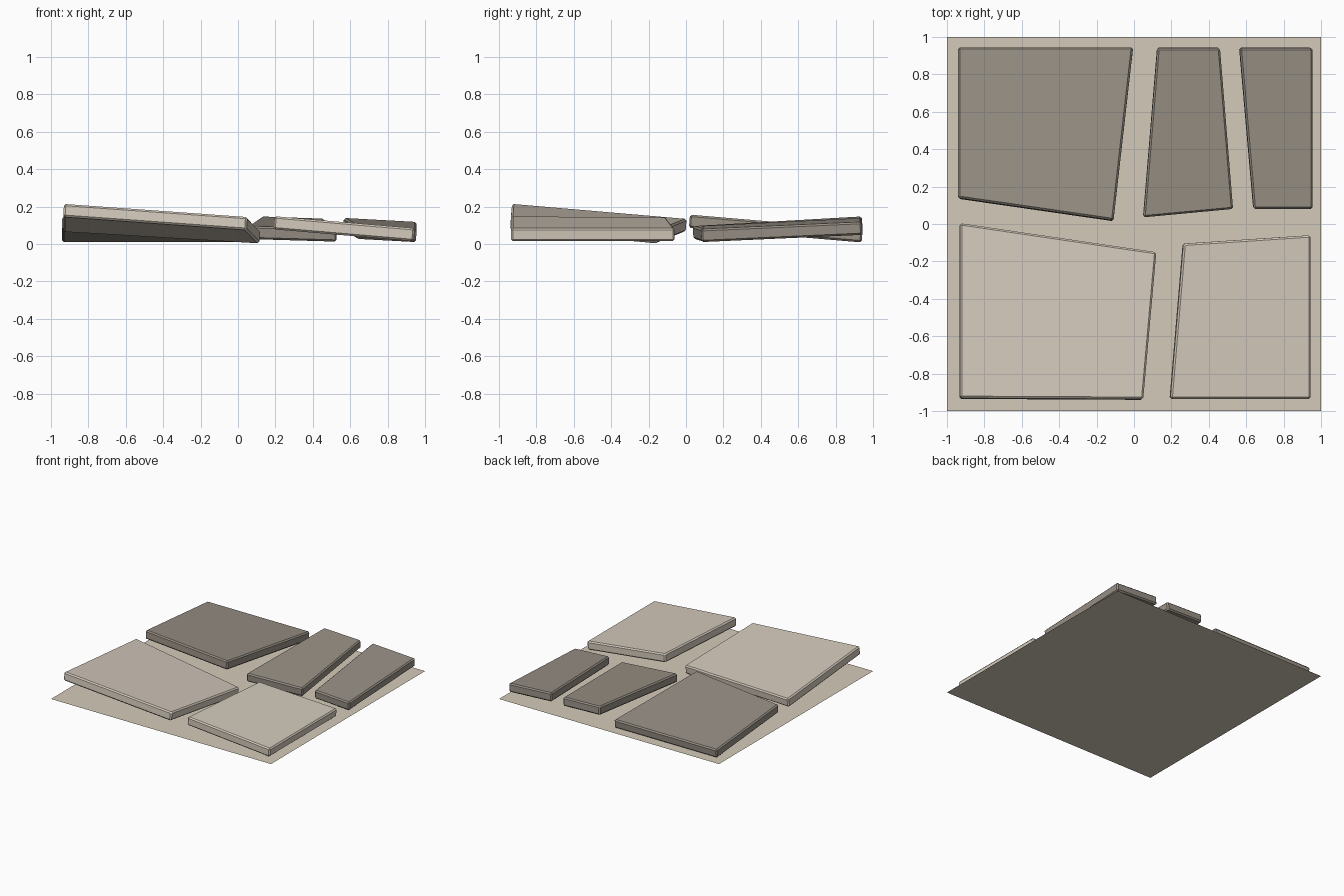
import bpy, bmesh
from mathutils import Vector

if "Cube" in bpy.data.objects:
    bpy.data.objects.remove(bpy.data.objects["Cube"])


def material(name, srgb):
    lin = [((c / 255 + 0.055) / 1.055) ** 2.4 for c in srgb]
    m = bpy.data.materials.new(name)
    m.diffuse_color = (*lin, 1)
    m.use_nodes = True
    m.node_tree.nodes["Principled BSDF"].inputs["Base Color"].default_value = m.diffuse_color
    return m


sand = material("sand", (212, 202, 186))
pale_stone = material("pale stone", (212, 202, 188))
dark_stone = material("dark stone", (152, 144, 133))
THICK = 0.07


def add_object(name, bm, mat):
    mesh = bpy.data.meshes.new(name)
    bm.to_mesh(mesh)
    bm.free()
    mesh.materials.append(mat)
    ob = bpy.data.objects.new(name, mesh)
    bpy.context.collection.objects.link(ob)
    return ob


def slab(name, corners, ref, slope, mat):
    """Tilted slab: plan outline, reference point (x, y, top z), x/y slope."""
    bm = bmesh.new()
    normal = Vector((-slope[0], -slope[1], 1)).normalized()
    top = [Vector((x, y, ref[2] + slope[0] * (x - ref[0]) + slope[1] * (y - ref[1])))
           for x, y in corners]
    face = bm.faces.new([bm.verts.new(p - normal * THICK) for p in top])
    ext = bmesh.ops.extrude_face_region(bm, geom=[face], use_keep_orig=True)
    verts = [g for g in ext["geom"] if isinstance(g, bmesh.types.BMVert)]
    bmesh.ops.translate(bm, verts=verts, vec=normal * THICK)
    bmesh.ops.recalc_face_normals(bm, faces=bm.faces[:])
    # Small chamfer on every edge
    bmesh.ops.bevel(bm, geom=bm.edges[:], offset=0.01, segments=1,
                    profile=0.5, affect='EDGES')
    return add_object(name, bm, mat)


# Thin bed under the slabs
bm = bmesh.new()
bmesh.ops.create_grid(bm, x_segments=1, y_segments=1, size=1)
add_object("bed", bm, sand)

# Paving slabs, each leaning its own way
slab("front_left_slab", [(-0.93, -0.93), (0.05, -0.935), (0.12, -0.15), (-0.93, 0.005)],
     (-0.93, -0.93, 0.215), (-0.072, -0.086), pale_stone)
slab("front_right_slab", [(0.195, -0.935), (0.945, -0.935), (0.945, -0.06), (0.265, -0.105)],
     (0.2, -0.93, 0.148), (-0.085, 0.0), pale_stone)
slab("back_left_slab", [(-0.94, 0.14), (-0.11, 0.02), (-0.005, 0.945), (-0.94, 0.945)],
     (-0.11, 0.02, 0.157), (0.0, -0.085), dark_stone)
slab("back_middle_slab", [(0.05, 0.035), (0.53, 0.08), (0.46, 0.94), (0.125, 0.94)],
     (0.53, 0.08, 0.082), (-0.035, 0.06), dark_stone)
slab("back_right_slab", [(0.64, 0.08), (0.955, 0.08), (0.955, 0.94), (0.565, 0.94)],
     (0.95, 0.08, 0.08), (-0.055, 0.045), dark_stone)
